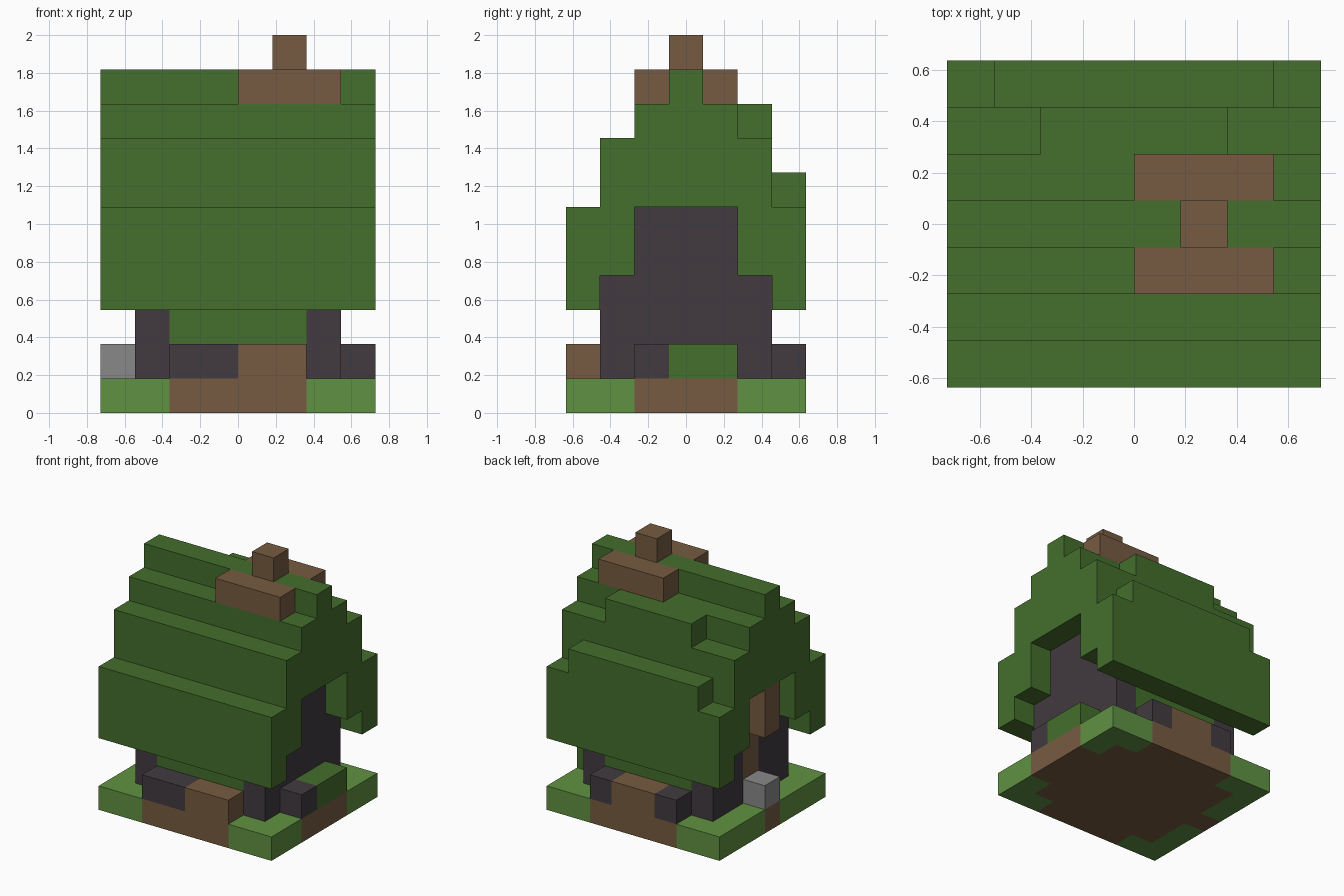
import bpy
import bmesh
from mathutils import Vector

cube = bpy.data.objects.get("Cube")
if cube:
    bpy.data.objects.remove(cube, do_unlink=True)

# Everything sits on a block grid: 8 wide, 7 deep, 11 tall
U = 2 / 11
WIDE, DEEP = 8, 7


def material(name, rgb):
    mat = bpy.data.materials.new(name)
    mat.use_nodes = True
    color = (*rgb, 1)
    mat.diffuse_color = color
    bsdf = mat.node_tree.nodes["Principled BSDF"]
    bsdf.inputs["Base Color"].default_value = color
    bsdf.inputs["Roughness"].default_value = 0.9
    return mat


LEAF = material("leaf_green", (0.058, 0.156, 0.025))
GRASS = material("grass_green", (0.117, 0.283, 0.054))
WOOD = material("wood_brown", (0.184, 0.105, 0.053))
STONE = material("dark_stone", (0.054, 0.043, 0.052))
GREY = material("light_grey", (0.25, 0.25, 0.25))


def prism(name, outline, axis, lo, hi, mat):
    """Extrude an outline along x (outline in y, z) or z (outline in x, y)."""
    def place(p, t):
        x, y, z = (t, *p) if axis == "x" else (*p, t)
        return Vector((x - WIDE / 2, y - DEEP / 2, z)) * U

    bm = bmesh.new()
    face = bm.faces.new([bm.verts.new(place(p, lo)) for p in outline])
    top = bmesh.ops.extrude_face_region(bm, geom=[face])["geom"]
    shift = place(outline[0], hi) - place(outline[0], lo)
    bmesh.ops.translate(bm, vec=shift,
                        verts=[g for g in top if isinstance(g, bmesh.types.BMVert)])
    bmesh.ops.recalc_face_normals(bm, faces=bm.faces)
    mesh = bpy.data.meshes.new(name)
    bm.to_mesh(mesh)
    bm.free()
    mesh.materials.append(mat)
    obj = bpy.data.objects.new(name, mesh)
    bpy.context.collection.objects.link(obj)
    return obj


def box(name, xs, ys, zs, mat):
    outline = [(xs[0], ys[0]), (xs[1], ys[0]), (xs[1], ys[1]), (xs[0], ys[1])]
    return prism(name, outline, "z", zs[0], zs[1], mat)


# Ground: soil core with grass around its corners
soil = [(2, 0), (6, 0), (6, 1), (7, 1), (7, 2), (8, 2), (8, 5), (7, 5), (7, 6), (6, 6),
        (6, 7), (2, 7), (2, 6), (1, 6), (1, 4), (0, 4), (0, 3), (1, 3), (1, 1), (2, 1)]
prism("soil", soil, "z", 0, 1, WOOD)
for side, near in (("front", True), ("back", False)):
    for hand, edge, inner, reach in (("right", 0, 1, 3), ("left", 8, 7, 2)):
        tip = 2 if hand == "right" else 6
        corner = [(edge, 0), (tip, 0), (tip, 1), (inner, 1), (inner, reach), (edge, reach)]
        if not near:
            corner = [(x, DEEP - y) for x, y in corner]
        prism(f"grass_{side}_{hand}", corner, "z", 0, 1, GRASS)

# Planters and steps around the walls
box("front_planter_stone", (2, 4), (0, 1), (1, 2), STONE)
box("front_planter_wood", (4, 6), (0, 1), (1, 2), WOOD)
box("back_planter_stone_left", (5, 6), (6, 7), (1, 2), STONE)
box("back_planter_wood", (3, 5), (6, 7), (1, 2), WOOD)
box("back_planter_stone_right", (2, 3), (6, 7), (1, 2), STONE)
box("side_stone", (7, 8), (2, 3), (1, 2), STONE)
box("side_hedge", (7, 8), (3, 5), (1, 2), LEAF)
box("door_step", (0, 1), (3, 4), (1, 2), GREY)

# Stone gable walls, with a wooden door in the right one
gable = [(1, 1), (6, 1), (6, 4), (5, 4), (5, 6), (2, 6), (2, 4), (1, 4)]
prism("left_gable", gable, "x", 6, 7, STONE)
doorway = [(1, 1), (3, 1), (3, 4), (4, 4), (4, 1), (6, 1), (6, 4), (5, 4),
           (5, 6), (2, 6), (2, 4), (1, 4)]
prism("right_gable", doorway, "x", 1, 2, STONE)
box("door", (1, 2), (3, 4), (1, 4), WOOD)
box("door_beam", (0, 1), (3, 4), (4, 6), WOOD)

# Leafy long walls between the gables
box("front_wall", (2, 6), (1, 2), (1, 4), LEAF)
box("back_wall", (2, 6), (5, 6), (1, 4), LEAF)

# Stepped roof shell
roof = [(0, 3), (0, 6), (1, 6), (1, 8), (2, 8), (2, 9), (3, 9), (3, 10),
        (4, 10), (4, 9), (5, 9), (5, 8), (6, 8), (6, 6), (7, 6), (7, 3),
        (6, 3), (6, 4), (5, 4), (5, 6), (2, 6), (2, 4), (1, 4), (1, 3)]
prism("roof", roof, "x", 0, WIDE, LEAF)
box("roof_back_lower_rise", (1, 7), (6, 7), (6, 7), LEAF)
box("roof_back_upper_rise", (2, 6), (5, 6), (8, 9), LEAF)

# Chimney with a wooden beam on each side of the ridge
box("chimney_front_beam", (4, 7), (2, 3), (9, 10), WOOD)
box("chimney_back_beam", (4, 7), (4, 5), (9, 10), WOOD)
box("chimney", (5, 6), (3, 4), (10, 11), WOOD)
